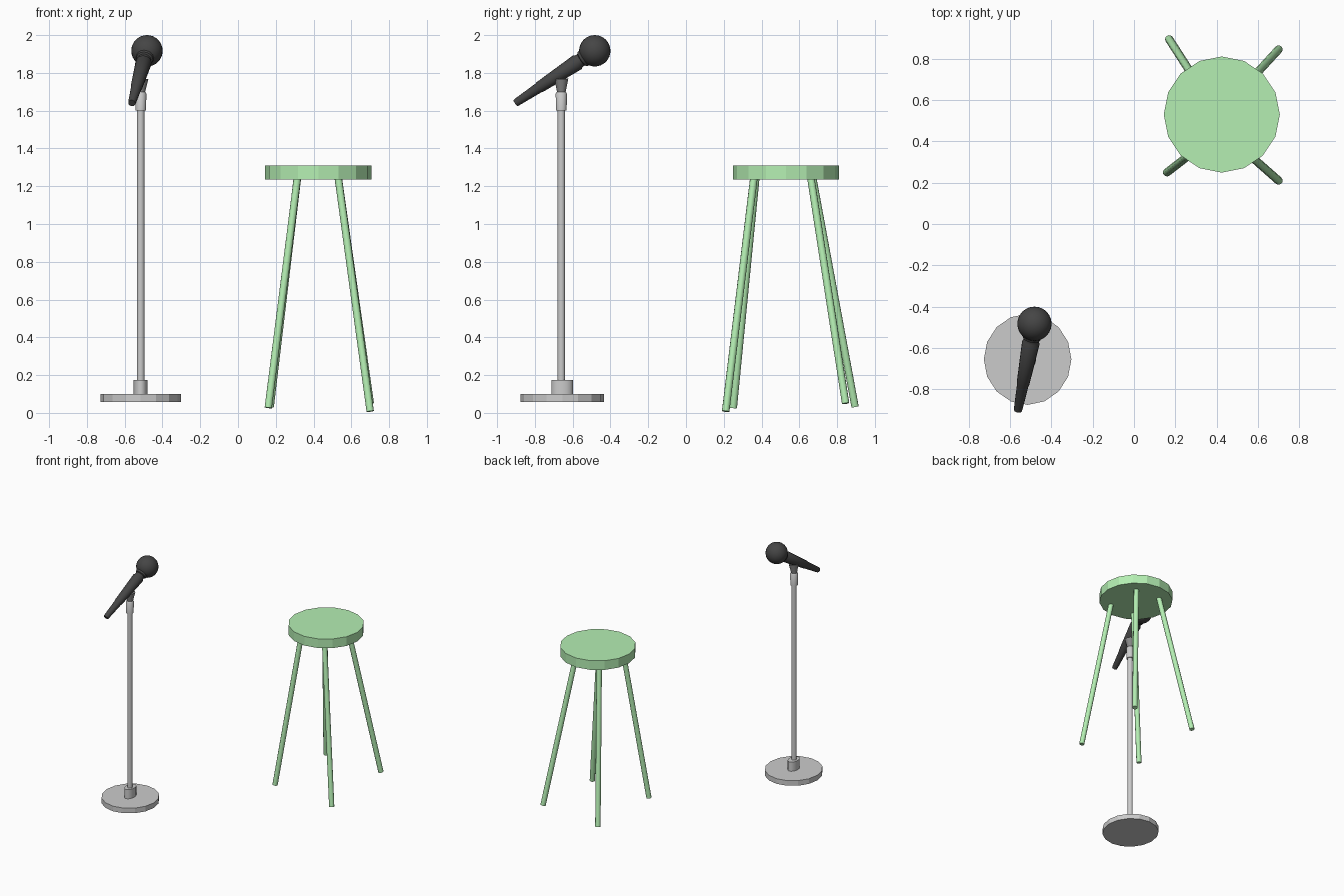
import bpy, bmesh, math
from mathutils import Vector

if "Cube" in bpy.data.objects:
    bpy.data.objects.remove(bpy.data.objects["Cube"])


def material(name, rgb):
    m = bpy.data.materials.new(name)
    m.diffuse_color = (*rgb, 1)
    m.use_nodes = True
    m.node_tree.nodes["Principled BSDF"].inputs["Base Color"].default_value = m.diffuse_color
    return m


GREEN = material("green_paint", (0.46, 0.86, 0.45))
BLACK = material("black_metal", (0.06, 0.06, 0.06))
DARK = material("dark_grey", (0.25, 0.25, 0.25))


def finish(ob, name, mat, smooth):
    ob.name = name
    if mat:
        ob.data.materials.append(mat)
    if smooth:
        bpy.ops.object.select_all(action='DESELECT')
        ob.select_set(True)
        bpy.context.view_layer.objects.active = ob
        bpy.ops.object.shade_smooth_by_angle(angle=math.radians(40))
    return ob


def lathe(name, start, end, profile, sides=16, mat=None, smooth=True, sy=1.0):
    """Turned part from start to end; profile is (fraction along axis, radius)."""
    start, end = Vector(start), Vector(end)
    axis = end - start
    bm = bmesh.new()
    rings = []
    for t, r in profile:
        rings.append([bm.verts.new((r * math.cos(a), sy * r * math.sin(a), t * axis.length))
                      for a in (2 * math.pi * i / sides for i in range(sides))])
    for lo, hi in zip(rings, rings[1:]):
        for i in range(sides):
            j = (i + 1) % sides
            bm.faces.new((lo[i], lo[j], hi[j], hi[i]))
    bm.faces.new(rings[0][::-1])
    bm.faces.new(rings[-1])
    me = bpy.data.meshes.new(name)
    bm.to_mesh(me)
    bm.free()
    ob = bpy.data.objects.new(name, me)
    bpy.context.collection.objects.link(ob)
    ob.location = start
    ob.rotation_mode = 'QUATERNION'
    if axis.xy.length > 1e-6:
        ob.rotation_quaternion = axis.to_track_quat('Z', 'Y')
    return finish(ob, name, mat, smooth)


def rod(name, start, end, r0, r1=None, **kw):
    return lathe(name, start, end, [(0, r0), (1, r1 or r0)], **kw)


# Stool: faceted seat and four splayed legs
rod("seat", (0.425, 0.53, 1.235), (0.425, 0.53, 1.31), 0.281, mat=GREEN, smooth=False)
legs = {
    "front_left_leg": ((0.16, 0.25, 0.027), (0.315, 0.37, 1.25)),
    "front_right_leg": ((0.70, 0.21, 0.008), (0.53, 0.36, 1.25)),
    "back_left_leg": ((0.17, 0.895, 0.033), (0.315, 0.67, 1.25)),
    "back_right_leg": ((0.70, 0.845, 0.05), (0.53, 0.66, 1.25)),
}
for name, (foot, top) in legs.items():
    rod(name, foot, top, 0.02, sides=10, mat=GREEN)

# Stand: base plate, foot collar, pole and top grip
X, Y = -0.515, -0.66
rod("stand_base", (X, Y + 0.005, 0.058), (X, Y + 0.005, 0.10), 0.212, sides=16, smooth=False, sy=1.04)
rod("base_collar", (X, Y + 0.005, 0.095), (X, Y + 0.005, 0.175), 0.037, sy=1.55)
rod("pole", (X, Y, 0.10), (X, Y, 1.62), 0.02)
lathe("pole_grip", (X, Y, 1.6), (X, Y, 1.7), [(0, 0.028), (0.9, 0.03), (1, 0.024)])

# Clip cradling the microphone
rod("microphone_clip", (X, Y, 1.69), (X + 0.004, Y, 1.77), 0.021, 0.037, sides=12, mat=DARK)

# Microphone: tapered handle and round head
head = (-0.482, -0.483, 1.917)
lathe("microphone_handle", (-0.562, -0.903, 1.64), head,
      [(0, 0.019), (0.02, 0.021), (0.29, 0.028), (0.31, 0.031), (0.78, 0.043),
       (0.80, 0.036), (0.83, 0.036), (0.84, 0.045), (1, 0.06)], mat=BLACK)
bpy.ops.mesh.primitive_uv_sphere_add(segments=24, ring_count=16, radius=0.083, location=head)
finish(bpy.context.object, "microphone_head", BLACK, True)
